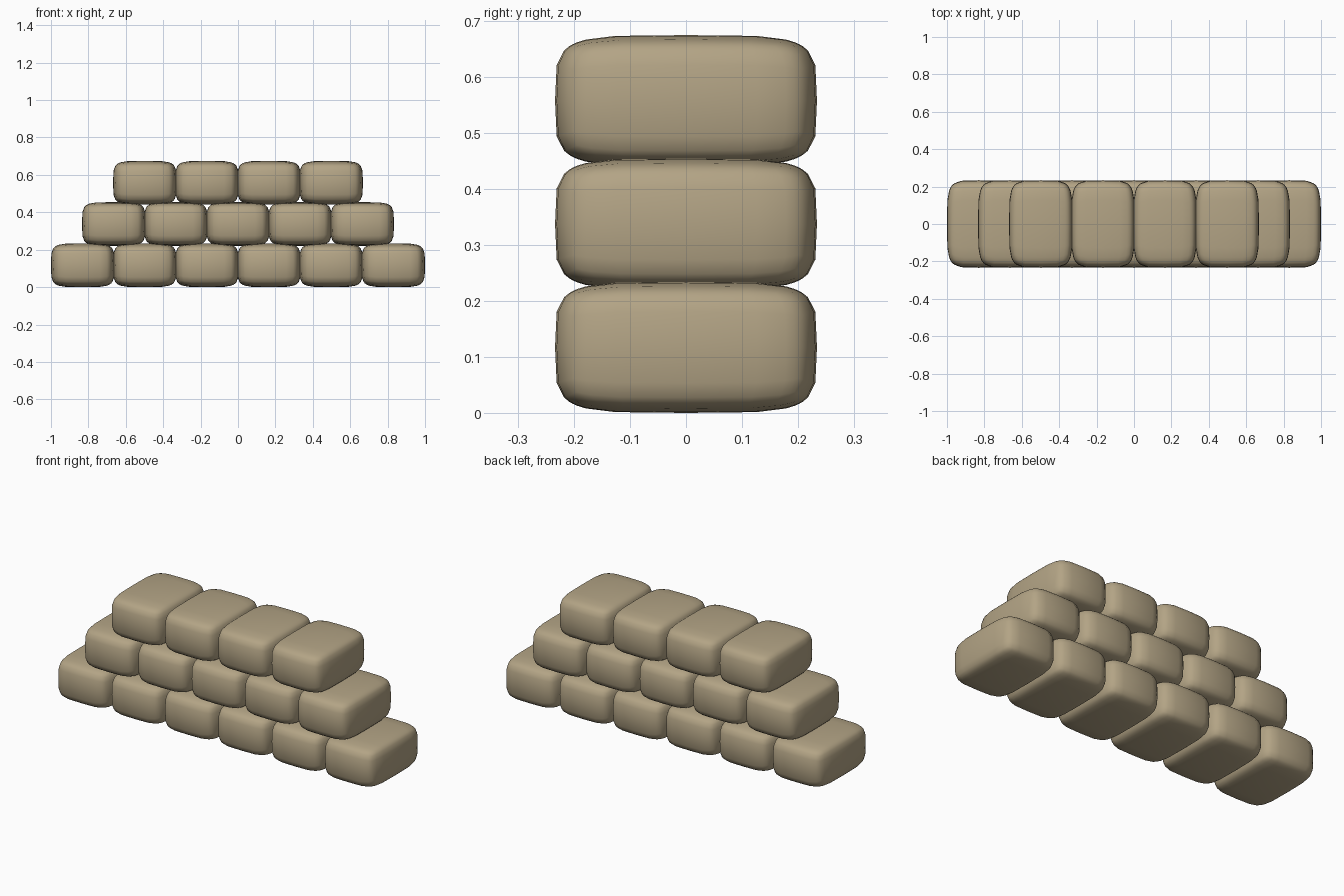
import bpy, bmesh

if "Cube" in bpy.data.objects:
    bpy.data.objects.remove(bpy.data.objects["Cube"])

# Sandbag dimensions
HALF = (0.17, 0.234, 0.117)
PITCH_X, PITCH_Z = 0.332, 0.2205
POWER = 4.7
STEPS = [-1, -0.93, -0.82, -0.55, 0, 0.55, 0.82, 0.93, 1]

sand = bpy.data.materials.new("sand_canvas")
sand.diffuse_color = (0.45, 0.37, 0.235, 1)
sand.use_nodes = True
sand.node_tree.nodes["Principled BSDF"].inputs["Base Color"].default_value = sand.diffuse_color


def make_bag_mesh():
    """Gridded cube pushed out to a pillowy rounded box."""
    bm = bmesh.new()
    n = len(STEPS)
    for axis in range(3):
        for side in (-1, 1):
            grid = []
            for a in STEPS:
                for b in STEPS:
                    p = [0, 0, 0]
                    p[axis] = side
                    p[(axis + 1) % 3] = a
                    p[(axis + 2) % 3] = b
                    r = sum(abs(c) ** POWER for c in p) ** (1 / POWER)
                    grid.append(bm.verts.new([c / r * h for c, h in zip(p, HALF)]))
            for i in range(n - 1):
                for j in range(n - 1):
                    k = i * n + j
                    quad = [grid[k], grid[k + n], grid[k + n + 1], grid[k + 1]]
                    bm.faces.new(quad if side > 0 else quad[::-1])
    bmesh.ops.remove_doubles(bm, verts=bm.verts, dist=0.0005)
    bmesh.ops.recalc_face_normals(bm, faces=bm.faces)
    for f in bm.faces:
        f.smooth = True
    mesh = bpy.data.meshes.new("sandbag")
    bm.to_mesh(mesh)
    bm.free()
    mesh.materials.append(sand)
    return mesh


# Staggered rows of six, five and four bags
bag = make_bag_mesh()
for row, count in enumerate((6, 5, 4)):
    for i in range(count):
        ob = bpy.data.objects.new(f"sandbag_row{row + 1}_{i + 1}", bag)
        ob.location = ((i - (count - 1) / 2) * PITCH_X, 0, HALF[2] + row * PITCH_Z)
        bpy.context.collection.objects.link(ob)
